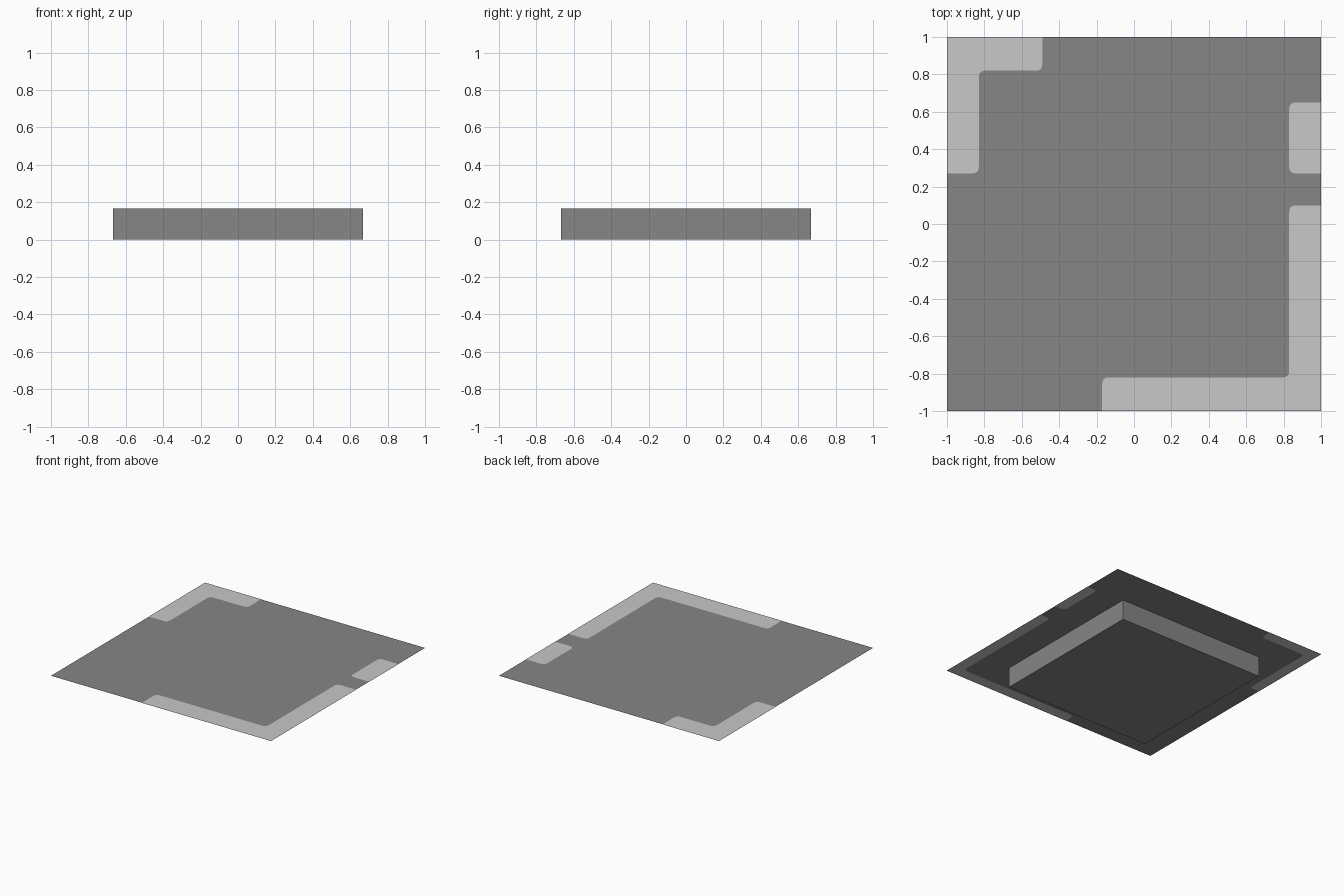
import bpy, bmesh
from mathutils import Vector

cube = bpy.data.objects.get("Cube")
if cube:
    bpy.data.objects.remove(cube, do_unlink=True)

TOP = 0.167      # height of the flat panel
HALF_BOX = 0.667
LIFT = 0.0015    # gap of the painted patches


def material(name, value):
    mat = bpy.data.materials.new(name)
    mat.use_nodes = True
    colour = (value, value, value, 1)
    mat.diffuse_color = colour
    mat.node_tree.nodes["Principled BSDF"].inputs["Base Color"].default_value = colour
    return mat


def finish(name, bm, mat):
    mesh = bpy.data.meshes.new(name)
    bm.to_mesh(mesh)
    bm.free()
    mesh.materials.append(mat)
    obj = bpy.data.objects.new(name, mesh)
    bpy.context.scene.collection.objects.link(obj)
    return obj


def rounded(points, radius=0.035, steps=4):
    """Round every corner that does not lie on the panel's rim."""
    outline = []
    for i, p in enumerate(points):
        p = Vector(p)
        if max(abs(p.x), abs(p.y)) > 0.999:
            outline.append(p)
            continue
        before, after = Vector(points[i - 1]), Vector(points[(i + 1) % len(points)])
        a = p + (before - p).normalized() * radius
        b = p + (after - p).normalized() * radius
        for s in range(steps + 1):
            t = s / steps
            outline.append(a * (1 - t) ** 2 + p * 2 * t * (1 - t) + b * t ** 2)
    return outline


def plate(name, points, z, mat, face_down=False):
    bm = bmesh.new()
    face = bm.faces.new([bm.verts.new((p[0], p[1], z)) for p in points])
    if face_down:
        face.normal_flip()
    bmesh.ops.triangulate(bm, faces=bm.faces[:])
    return finish(name, bm, mat)


def patches(dx, dy):
    """Border patches reaching dx and dy in from the rim."""
    return {
        "back_corner_patch": [(-1, 1), (-1, 0.27), (-1 + dx, 0.27),
                              (-1 + dx, 1 - dy), (-0.49, 1 - dy), (-0.49, 1)],
        "side_patch": [(1, 0.65), (1 - dx, 0.65), (1 - dx, 0.27), (1, 0.27)],
        "front_corner_patch": [(1, -1), (1, 0.1), (1 - dx, 0.1),
                               (1 - dx, -1 + dy), (-0.17, -1 + dy), (-0.17, -1)],
    }


dark = material("dark grey", 0.24)
light = material("light grey", 0.58)

# Thin square panel
plate("top_panel", [(-1, -1), (1, -1), (1, 1), (-1, 1)], TOP, dark)

# Shallow box under the panel, open where the panel covers it
bm = bmesh.new()
bmesh.ops.create_cube(bm, size=1)
bmesh.ops.scale(bm, vec=(2 * HALF_BOX, 2 * HALF_BOX, TOP), verts=bm.verts)
bmesh.ops.translate(bm, vec=(0, 0, TOP / 2), verts=bm.verts)
bmesh.ops.delete(bm, geom=[f for f in bm.faces if f.normal.z > 0.5], context='FACES_ONLY')
finish("base_box", bm, dark)

# Light border patches on the upper side, narrower ones on the underside
for name, points in patches(0.17, 0.18).items():
    plate(name, rounded(points), TOP + LIFT, light)
for name, points in patches(0.09, 0.09).items():
    plate("under_" + name, rounded(points), TOP - LIFT, light, face_down=True)
